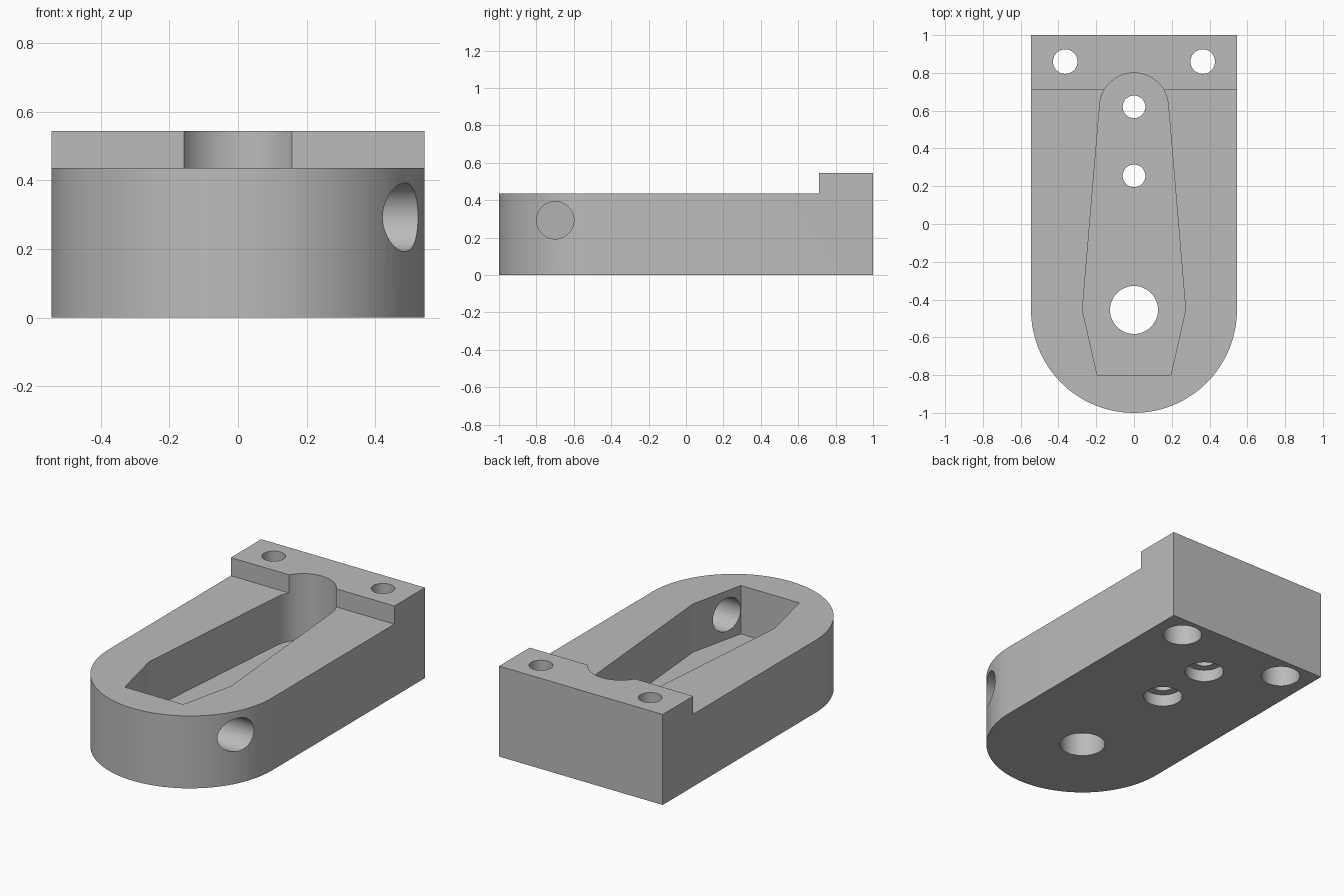
import bpy, bmesh, math
from mathutils import Matrix, Vector

default = bpy.data.objects.get("Cube")
if default:
    bpy.data.objects.remove(default, do_unlink=True)

HALF_W, TOP, DECK, FLOOR = 0.545, 0.545, 0.436, 0.145

grey = bpy.data.materials.new("plain grey")
grey.use_nodes = True
colour = (0.5, 0.5, 0.5, 1)
grey.diffuse_color = colour
grey.node_tree.nodes["Principled BSDF"].inputs["Base Color"].default_value = colour


def make_object(name, bm):
    bmesh.ops.recalc_face_normals(bm, faces=bm.faces)
    mesh = bpy.data.meshes.new(name)
    bm.to_mesh(mesh)
    bm.free()
    mesh.materials.append(grey)
    obj = bpy.data.objects.new(name, mesh)
    bpy.context.collection.objects.link(obj)
    return obj


def prism(name, outline, z0, z1):
    bm = bmesh.new()
    face = bm.faces.new([bm.verts.new((x, y, z0)) for x, y in outline])
    up = bmesh.ops.extrude_face_region(bm, geom=[face])["geom"]
    verts = [v for v in up if isinstance(v, bmesh.types.BMVert)]
    bmesh.ops.translate(bm, verts=verts, vec=(0, 0, z1 - z0))
    return make_object(name, bm)


def arc(cy, radius, start, end, steps):
    angles = [math.radians(start + (end - start) * i / steps) for i in range(steps + 1)]
    return [(radius * math.cos(a), cy + radius * math.sin(a)) for a in angles]


def drill(start, end, radius):
    start, end = Vector(start), Vector(end)
    axis = end - start
    turn = axis.to_track_quat("Z", "Y").to_matrix().to_4x4()
    bm = bmesh.new()
    bmesh.ops.create_cone(bm, cap_ends=True, segments=48, radius1=radius, radius2=radius,
                          depth=axis.length,
                          matrix=Matrix.Translation((start + end) / 2) @ turn)
    return make_object("drill_cutter", bm)


def cut(body, cutter):
    cutter.hide_render = True
    mod = body.modifiers.new("cut", "BOOLEAN")
    mod.operation, mod.solver, mod.object = "DIFFERENCE", "EXACT", cutter
    bpy.context.view_layer.objects.active = body
    bpy.ops.object.modifier_apply(modifier=mod.name)
    bpy.data.objects.remove(cutter, do_unlink=True)


# Body with a rounded front end
outline = arc(HALF_W - 1, HALF_W, 180, 360, 48) + [(HALF_W, 1), (-HALF_W, 1)]
body = prism("bracket_body", outline, 0, TOP)

# Lower deck in front of the raised rear block
cut(body, prism("deck_cutter", [(-1, -2), (1, -2), (1, 0.71), (-1, 0.71)], DECK, 1))

# Tapered pocket with a round rear end
pocket = arc(0.618, 0.182, 4, 176, 32) + [(-0.273, -0.455), (-0.195, -0.8),
                                          (0.195, -0.8), (0.273, -0.455)]
cut(body, prism("pocket_cutter", pocket, FLOOR, 1))

# Large hole through the pocket floor
cut(body, drill((0, -0.455, -0.1), (0, -0.455, 0.3), 0.127))

# Small floor holes, counterbored from below
for y in (0.255, 0.62):
    cut(body, drill((0, y, -0.1), (0, y, 0.3), 0.06))
    cut(body, drill((0, y, -0.1), (0, y, 0.073), 0.109))

# Mounting holes in the rear block, counterbored from below
for x in (-0.364, 0.364):
    cut(body, drill((x, 0.86, -0.1), (x, 0.86, 0.7), 0.065))
    cut(body, drill((x, 0.86, -0.1), (x, 0.86, 0.364), 0.109))

# Side port into the pocket
cut(body, drill((0.12, -0.699, 0.293), (0.8, -0.699, 0.293), 0.1))

# Smooth round walls, sharp corners
bpy.ops.object.select_all(action="DESELECT")
body.select_set(True)
bpy.context.view_layer.objects.active = body
bpy.ops.object.shade_smooth_by_angle(angle=math.radians(12))
